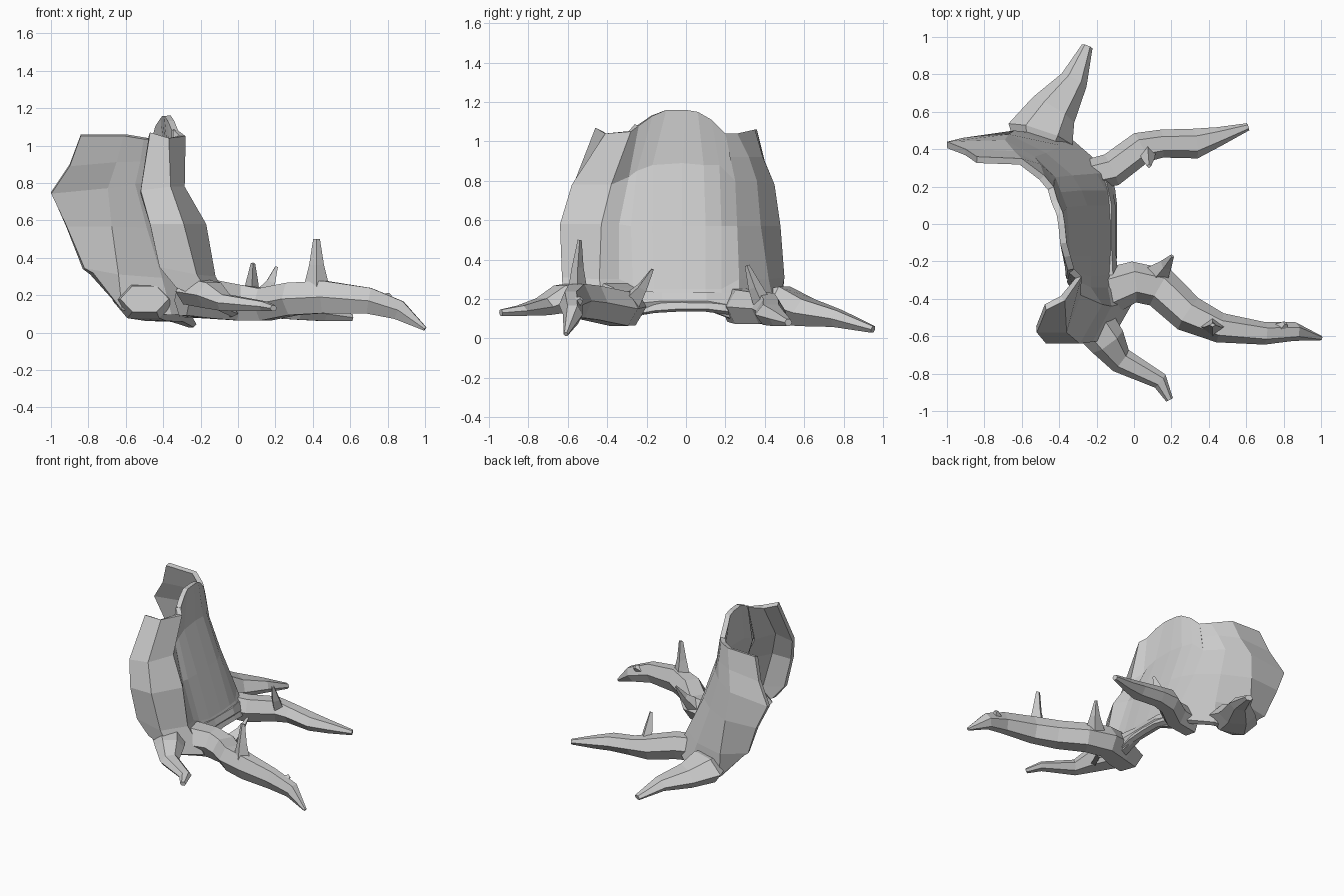
import bpy, bmesh
from math import cos, sin, pi
from mathutils import Vector


def make_object(name, bm):
    mesh = bpy.data.meshes.new(name)
    bm.to_mesh(mesh)
    bm.free()
    obj = bpy.data.objects.new(name, mesh)
    bpy.context.collection.objects.link(obj)
    return obj


def shell(name, columns, thickness=0.035):
    """Bark panel from vertical columns, thickened towards the hollow."""
    bm = bmesh.new()
    grid = [[bm.verts.new(p) for p in col] for col in columns]
    for a, b in zip(grid, grid[1:]):
        for k in range(len(a) - 1):
            bm.faces.new((b[k], a[k], a[k + 1], b[k + 1]))
    obj = make_object(name, bm)
    mod = obj.modifiers.new("wall", 'SOLIDIFY')
    mod.thickness = thickness
    mod.offset = -1
    return obj


def root(name, path, sides=6):
    """Tapered limb: path of (x, y, z, half width, half height)."""
    bm = bmesh.new()
    pts = [Vector(p[:3]) for p in path]
    rings = []
    for i, p in enumerate(path):
        d = (pts[min(i + 1, len(pts) - 1)] - pts[max(i - 1, 0)]).normalized()
        ref = Vector((0, 0, 1)) if abs(d.z) < 0.85 else Vector((0, 1, 0))
        side = d.cross(ref).normalized()
        up = side.cross(d)
        rings.append([bm.verts.new(pts[i] + side * p[3] * cos(2 * pi * j / sides)
                                   + up * p[4] * sin(2 * pi * j / sides))
                      for j in range(sides)])
    for a, b in zip(rings, rings[1:]):
        for j in range(sides):
            n = (j + 1) % sides
            bm.faces.new((a[j], a[n], b[n], b[j]))
    bm.faces.new(rings[0])
    bm.faces.new(rings[-1])
    bmesh.ops.recalc_face_normals(bm, faces=bm.faces)
    return make_object(name, bm)


# columns shared by neighbouring bark panels
back_seam = [(-.12, .27, .13), (-.2, .27, .3), (-.33, .26, .57), (-.42, .25, .8), (-.43, .2, 1.04)]
front_seam = [(-.06, -.33, .1), (-.14, -.34, .3), (-.23, -.34, .58), (-.33, -.29, .82), (-.32, -.24, 1.08)]

# back wing of the broken trunk
shell("back_bark", [
    [(-.79, .42, .31), (-.83, .43, .34), (-.92, .46, .57), (-1., .44, .75), (-.9, .4, .9), (-.84, .36, 1.06)],
    [(-.62, .48, .12), (-.64, .5, .31), (-.67, .48, .57), (-.69, .45, .78), (-.64, .39, .92), (-.6, .35, 1.06)],
    [(-.34, .46, .1), (-.39, .42, .3), (-.47, .38, .57), (-.53, .36, .8), (-.5, .32, .92), (-.48, .26, 1.04)],
    back_seam[:4] + [(-.43, .22, .92), back_seam[4]],
])

# tall middle wall
shell("middle_bark", [
    back_seam,
    [(-.1, .18, .14), (-.15, .18, .25), (-.28, .18, .57), (-.39, .17, .88), (-.41, .13, 1.11)],
    [(-.09, .1, .15), (-.14, .1, .25), (-.25, .1, .57), (-.36, .09, .88), (-.38, .06, 1.15)],
    [(-.09, -.02, .15), (-.13, -.02, .25), (-.24, -.02, .57), (-.35, -.02, .89), (-.37, 0, 1.16)],
    [(-.09, -.16, .14), (-.13, -.16, .25), (-.23, -.17, .57), (-.34, -.17, .88), (-.36, -.1, 1.16)],
    [(-.1, -.27, .12), (-.14, -.27, .27), (-.23, -.28, .57), (-.33, -.25, .85), (-.34, -.17, 1.13)],
    front_seam,
])

# front wing with its flared foot
shell("front_bark", [
    front_seam,
    [(0, -.41, .1), (-.12, -.44, .3), (-.17, -.43, .58), (-.285, -.38, .78), (-.28, -.28, 1.05)],
    [(-.12, -.62, .15), (-.22, -.63, .31), (-.29, -.64, .58), (-.36, -.58, .78), (-.37, -.41, 1.04)],
    [(-.33, -.62, .24), (-.42, -.63, .35), (-.47, -.64, .58), (-.52, -.58, .76), (-.47, -.46, 1.07)],
])

# roots
root("front_right_root", [
    (-.3, -.42, .17, .12, .09), (-.16, -.37, .18, .13, .12), (0, -.31, .16, .11, .11),
    (.14, -.34, .15, .11, .1), (.29, -.48, .18, .1, .1), (.46, -.555, .19, .08, .1),
    (.7, -.585, .17, .06, .08), (.86, -.575, .12, .05, .06), (1, -.61, .02, .012, .012)])
root("back_right_root", [
    (-.3, .25, .17, .08, .1), (-.12, .29, .16, .09, .1), (.04, .41, .15, .085, .09),
    (.15, .43, .14, .075, .07), (.33, .43, .12, .08, .06), (.46, .47, .1, .05, .045),
    (.61, .52, .08, .02, .02)])
root("back_root", [
    (-.5, .4, .18, .13, .08), (-.5, .48, .17, .18, .11), (-.43, .61, .13, .13, .08),
    (-.32, .77, .1, .075, .05), (-.25, .95, .045, .03, .02)])
root("front_root", [
    (-.24, -.5, .22, .12, .08), (-.14, -.63, .2, .1, .08), (-.07, -.73, .16, .07, .05),
    (.14, -.84, .14, .045, .03), (.19, -.94, .13, .02, .018)])

# ridge along the foot of the middle wall
root("base_ridge", [(-.18, .26, .16, .05, .08), (-.14, .1, .19, .04, .05),
                    (-.14, -.12, .19, .04, .05), (-.14, -.32, .17, .06, .09)])

# broken twigs standing on the roots
for name, path in {
    "tall_twig": [(.42, -.55, .24, .07, .05), (.42, -.55, .36, .04, .03), (.42, -.54, .5, .018, .01)],
    "front_twig": [(.12, -.28, .18, .07, .06), (.17, -.22, .26, .035, .03), (.205, -.17, .35, .01, .008)],
    "back_twig": [(.07, .4, .15, .05, .05), (.075, .35, .26, .035, .035), (.08, .31, .37, .012, .012)],
    "tip_knot": [(.78, -.57, .17, .05, .04), (.81, -.53, .2, .015, .015)],
}.items():
    root(name, path, 4)
